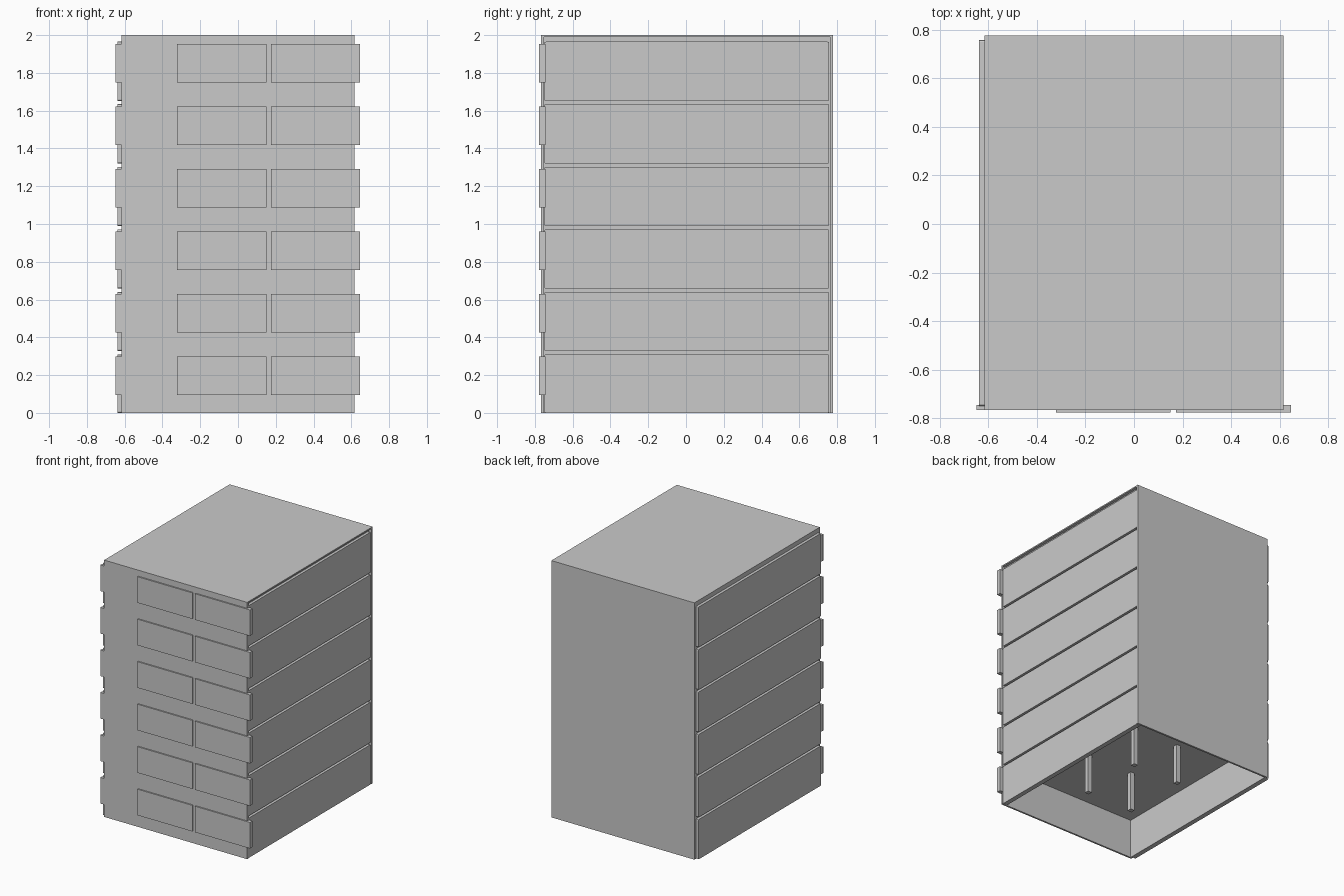
import bpy
import bmesh

cube = bpy.data.objects.get("Cube")
if cube:
    bpy.data.objects.remove(cube, do_unlink=True)

GREY = (0.59, 0.59, 0.59, 1.0)
mat = bpy.data.materials.new("light grey")
mat.use_nodes = True
mat.diffuse_color = GREY
mat.node_tree.nodes["Principled BSDF"].inputs["Base Color"].default_value = GREY


def box(name, x, y, z, round_x=0):
    """Box from (min, max) spans; round_x chamfers the edges running along x."""
    bm = bmesh.new()
    bmesh.ops.create_cube(bm, size=1)
    for v in bm.verts:
        v.co = [s[0] if c < 0 else s[1] for c, s in zip(v.co, (x, y, z))]
    if round_x:
        edges = [e for e in bm.edges
                 if abs(e.verts[0].co.x - e.verts[1].co.x) > 1e-4]
        bmesh.ops.bevel(bm, geom=edges, offset=round_x, segments=2,
                        profile=0.5, affect='EDGES')
    mesh = bpy.data.meshes.new(name)
    bm.to_mesh(mesh)
    bm.free()
    mesh.materials.append(mat)
    obj = bpy.data.objects.new(name, mesh)
    bpy.context.collection.objects.link(obj)
    return obj


W = 0.616                    # half width of the shell
FRONT, BACK = -0.767, 0.777
INNER = (-0.753, 0.762)      # depth between the front and back walls
PITCH = 0.331                # storey height

# Shell: open underneath, right-hand wall set back behind its panels
box("front_wall", (-W, W), (FRONT, INNER[0]), (0, 1.99))
box("back_wall", (-W, W), (INNER[1], BACK), (0, 1.99))
box("roof", (-W, W), (FRONT, BACK), (1.99, 2))
box("west_wall", (-W, -0.6), INNER, (0, 1.99))
box("east_wall", (0.576, 0.592), INNER, (0, 1.99))
box("ground_ceiling", (-0.6, 0.576), INNER, (0.31, 0.33))

# Columns under the lowest ceiling
for cx in (-0.165, 0.24):
    for cy in (-0.23, 0.29):
        box("column", (cx - 0.018, cx + 0.018), (cy - 0.018, cy + 0.018), (0, 0.31))

for i in range(6):
    # Long side panels
    z = (max(0, i * PITCH - 0.004), i * PITCH + 0.31)
    box("west_panel", (-0.638, -W), (-0.75, 0.758), z, 0.008)
    box("east_panel", (0.592, 0.613), (-0.75, 0.758), z, 0.008)

    # Front window plates, the outer one wrapping past the corner
    z = (i * PITCH + 0.095, i * PITCH + 0.298)
    box("middle_window", (-0.322, 0.15), (-0.777, FRONT), z)
    box("corner_window", (0.174, 0.647), (-0.777, FRONT), z)
    box("east_corner_return", (W, 0.647), (FRONT, -0.745), z)
    box("west_corner_tab", (-0.649, -W), (FRONT, -0.745), z)
